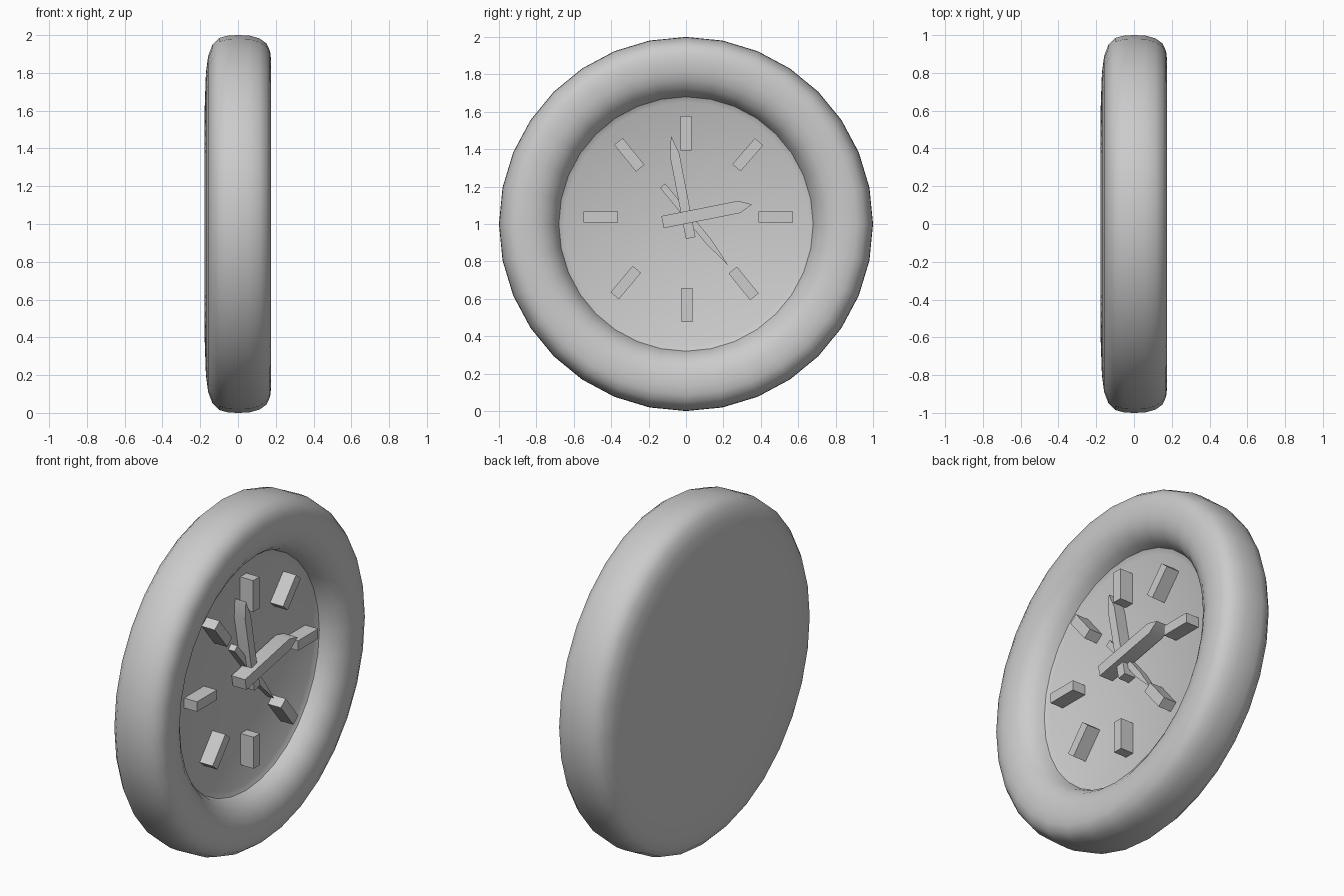
import bpy, bmesh, math
from mathutils import Vector

if "Cube" in bpy.data.objects:
    bpy.data.objects.remove(bpy.data.objects["Cube"])

SEG = 32


def finish(name, bm, smooth_angle):
    bmesh.ops.recalc_face_normals(bm, faces=bm.faces)
    me = bpy.data.meshes.new(name)
    bm.to_mesh(me)
    bm.free()
    ob = bpy.data.objects.new(name, me)
    bpy.context.collection.objects.link(ob)
    bpy.ops.object.select_all(action='DESELECT')
    ob.select_set(True)
    bpy.context.view_layer.objects.active = ob
    bpy.ops.object.shade_smooth_by_angle(angle=math.radians(smooth_angle))
    return ob


def lathe_x(name, profile):
    """Spin an (x, radius) profile about the clock axis at z = 1."""
    bm = bmesh.new()
    rings = []
    for x, r in profile:
        if r == 0:
            rings.append([bm.verts.new((x, 0, 1))] * SEG)
        else:
            rings.append([bm.verts.new((x, r * math.cos(2 * math.pi * i / SEG),
                                        1 + r * math.sin(2 * math.pi * i / SEG)))
                          for i in range(SEG)])
    for a, b in zip(rings, rings[1:]):
        for i in range(SEG):
            j = (i + 1) % SEG
            bm.faces.new(list(dict.fromkeys((a[i], a[j], b[j], b[i]))))
    return finish(name, bm, 40)


def bar(name, tail, tip, width, x0, x1, point=0.0):
    """Flat bar in the dial plane from tail to tip, optionally pointed."""
    tail, tip = Vector(tail), Vector(tip)
    d = (tip - tail).normalized()
    n = Vector((-d.y, d.x)) * width / 2
    neck = tip - d * point
    outline = [tail + n, tail - n, neck - n]
    if point:
        outline.append(tip)
    outline.append(neck + n)
    bm = bmesh.new()
    face = bm.faces.new([bm.verts.new((x0, p.x, p.y)) for p in outline])
    ext = bmesh.ops.extrude_face_region(bm, geom=[face])
    top = [v for v in ext['geom'] if isinstance(v, bmesh.types.BMVert)]
    bmesh.ops.translate(bm, verts=top, vec=(x1 - x0, 0, 0))
    return finish(name, bm, 30)


# Case: back disc, rounded rim and recessed dial
lathe_x("clock_case", [
    (-0.178, 0), (-0.177, 0.6), (-0.170, 0.80), (-0.158, 0.89), (-0.135, 0.95),
    (-0.10, 0.985), (-0.05, 0.998), (0, 1.0), (0.06, 0.998), (0.115, 0.982),
    (0.152, 0.955), (0.17, 0.915), (0.175, 0.87), (0.173, 0.82), (0.16, 0.77),
    (0.13, 0.725), (0.09, 0.695), (0.05, 0.68), (0.035, 0.65), (0.033, 0)])

# Hour markers: centre (y, z) and angle
markers = [(0, 1.485, 90), (0.33, 1.37, 49), (0.48, 1.037, 0), (0.308, 0.682, -51),
           (0.005, 0.567, 90), (-0.322, 0.687, 50), (-0.455, 1.037, 0), (-0.303, 1.37, -51)]
for i, (y, z, a) in enumerate(markers):
    d = Vector((math.cos(math.radians(a)), math.sin(math.radians(a)))) * 0.092
    c = Vector((y, z))
    bar(f"hour_marker_{i + 1}", c - d, c + d, 0.058, 0.03, 0.118)

# Hands
bar("second_hand", (-0.125, 1.205), (0.225, 0.78), 0.036, 0.034, 0.075, 0.16)
bar("minute_hand", (0.025, 0.925), (-0.08, 1.47), 0.052, 0.036, 0.107, 0.10)
bar("hour_hand", (-0.125, 1.01), (0.353, 1.105), 0.066, 0.05, 0.138, 0.07)
